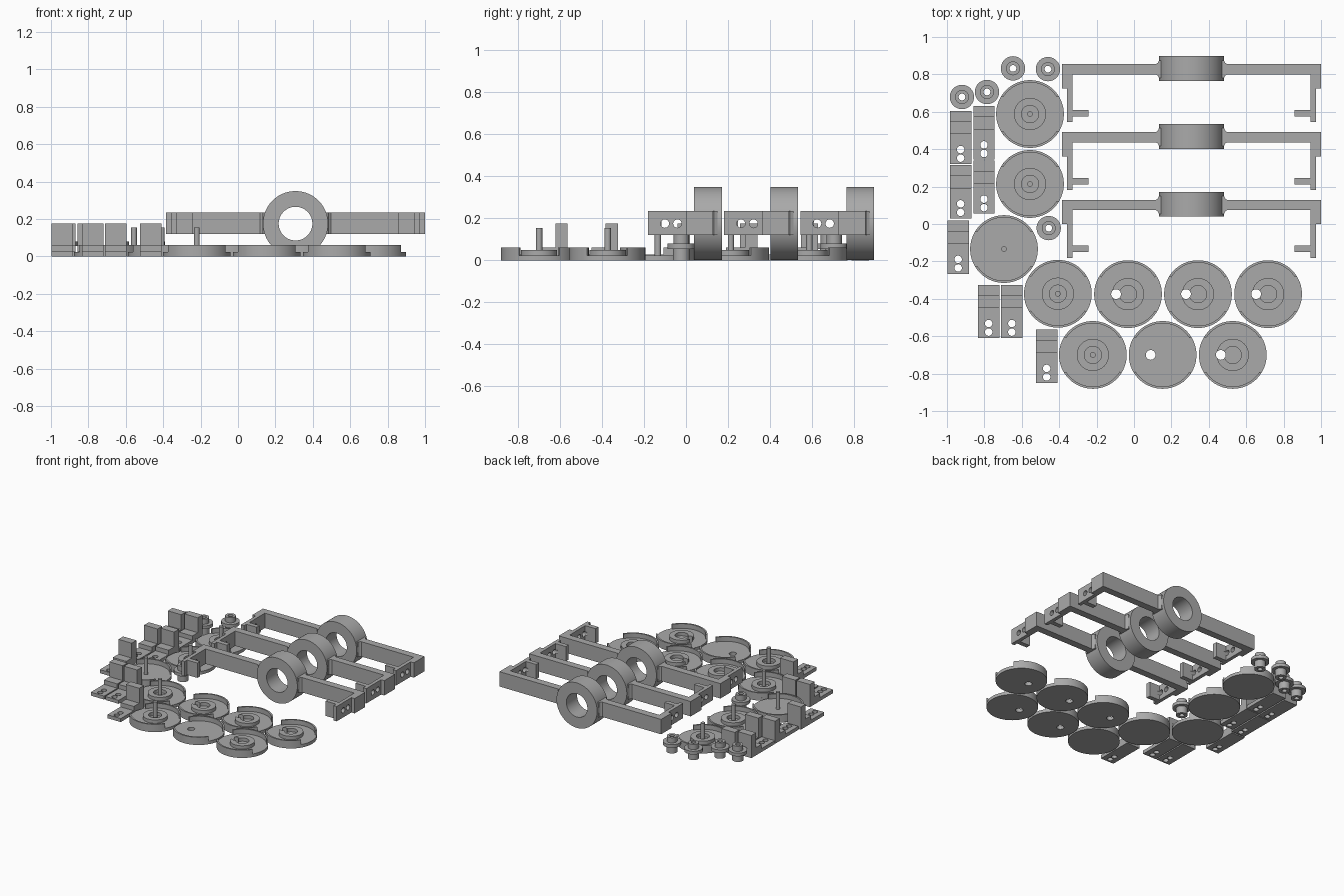
import bpy, bmesh, math
from mathutils import Matrix, Vector

if "Cube" in bpy.data.objects:
    bpy.data.objects.remove(bpy.data.objects["Cube"])

grey = bpy.data.materials.new("plain_grey")
grey.diffuse_color = (0.40, 0.40, 0.40, 1)
grey.use_nodes = True
grey.node_tree.nodes["Principled BSDF"].inputs["Base Color"].default_value = grey.diffuse_color


def finish(name, bm, loc=(0, 0, 0), smooth=True):
    bmesh.ops.recalc_face_normals(bm, faces=bm.faces)
    me = bpy.data.meshes.new(name)
    bm.to_mesh(me)
    bm.free()
    me.materials.append(grey)
    ob = bpy.data.objects.new(name, me)
    ob.location = loc
    bpy.context.collection.objects.link(ob)
    if smooth:
        bpy.ops.object.select_all(action='DESELECT')
        ob.select_set(True)
        bpy.context.view_layer.objects.active = ob
        bpy.ops.object.shade_smooth_by_angle(angle=math.radians(30))
    return ob


def lathe(bm, profile, seg=64, a0=0.0, a1=2 * math.pi, closed=True):
    """Spin an (r, z) loop about z; partial sweeps get end caps."""
    full = a1 - a0 > 6.28
    n = seg if full else seg + 1
    rings = []
    for i in range(n):
        a = a0 + (a1 - a0) * i / seg
        rings.append([bm.verts.new((r * math.cos(a), r * math.sin(a), z)) for r, z in profile])
    m = len(profile)
    for i in range(seg):
        p, q = rings[i], rings[(i + 1) % n]
        for j in range(m):
            k = (j + 1) % m
            bm.faces.new((p[j], q[j], q[k], p[k]))
    if not full:
        bm.faces.new(rings[0])
        bm.faces.new(rings[-1][::-1])


def prism(bm, pts, axis, lo, hi):
    """Extrude a 2D outline along 'x' (pts are y, z) or 'z' (pts are x, y)."""
    def place(p, h):
        return (h, p[0], p[1]) if axis == 'x' else (p[0], p[1], h)
    a = [bm.verts.new(place(p, lo)) for p in pts]
    b = [bm.verts.new(place(p, hi)) for p in pts]
    bm.faces.new(a)
    bm.faces.new(b[::-1])
    for i in range(len(pts)):
        j = (i + 1) % len(pts)
        bm.faces.new((a[i], a[j], b[j], b[i]))


def cylinder(bm, x, y, r, lo, hi, seg=32):
    pts = [(x + r * math.cos(2 * math.pi * i / seg), y + r * math.sin(2 * math.pi * i / seg))
           for i in range(seg)]
    prism(bm, pts, 'z', lo, hi)


def cut(ob, bm):
    """Subtract a cutter, then remove it."""
    cutter = finish("cutter", bm, ob.location, False)
    cutter.hide_render = True
    mod = ob.modifiers.new("holes", 'BOOLEAN')
    mod.operation, mod.solver, mod.object = 'DIFFERENCE', 'EXACT', cutter
    bpy.context.view_layer.update()
    bpy.context.view_layer.objects.active = ob
    bpy.ops.object.modifier_apply(modifier=mod.name)
    bpy.data.objects.remove(cutter)


# Spectacle frames: bar with hooked arms, and a thick ring in the middle
CX, RZ = 0.3075, 0.175
half = [(0.13, 0.875), (0.174, 0.875), (0.18, 0.862), (0.19, 0.855), (0.6925, 0.855),
        (0.6925, 0.725), (0.665, 0.725), (0.665, 0.545), (0.6375, 0.545), (0.6375, 0.575),
        (0.55, 0.575), (0.55, 0.61), (0.6375, 0.61), (0.6375, 0.80), (0.19, 0.80),
        (0.18, 0.793), (0.174, 0.78), (0.13, 0.78)]
for n in range(3):
    dy = -0.363 * n
    for side, sx in (("left", -1), ("right", 1)):
        bm = bmesh.new()
        prism(bm, [(sx * x, y) for x, y in half], 'z', 0.12, 0.235)
        arm = finish(f"frame_arm_{side}_{n + 1}", bm, (CX, dy, 0))
        bm = bmesh.new()      # screw holes through the arm
        for y in (0.625, 0.685):
            pts = [(y + 0.02 * math.cos(math.pi * i / 12), RZ + 0.02 * math.sin(math.pi * i / 12))
                   for i in range(24)]
            lo, hi = sorted((sx * 0.62, sx * 0.72))
            prism(bm, pts, 'x', lo, hi)
        cut(arm, bm)
    bm = bmesh.new()
    lathe(bm, [(0.09, -0.066), (0.174, -0.066), (0.174, 0.066), (0.09, 0.066)], 96)
    bmesh.ops.rotate(bm, verts=bm.verts, cent=(0, 0, 0), matrix=Matrix.Rotation(math.pi / 2, 3, 'X'))
    finish(f"frame_ring_{n + 1}", bm, (CX, 0.831 + dy, RZ))

# Round trays: (x, y, has hub, has pin, has side hole)
trays = [(-0.556, 0.588, 1, 1, 0), (-0.556, 0.214, 1, 1, 0), (-0.695, -0.134, 0, 1, 0),
         (-0.407, -0.373, 1, 1, 0), (-0.032, -0.375, 1, 0, 1), (0.342, -0.375, 1, 0, 1),
         (0.717, -0.375, 1, 0, 1), (-0.22, -0.70, 1, 1, 0), (0.153, -0.70, 0, 0, 1),
         (0.528, -0.70, 1, 0, 1)]
FLOOR, GAP = 0.024, math.radians(32)
for n, (x, y, hub, pin, hole) in enumerate(trays, 1):
    bm = bmesh.new()
    cylinder(bm, 0, 0, 0.181, 0, FLOOR, 96)
    floor = finish(f"tray_floor_{n}", bm, (x, y, 0))
    parts = [floor]
    bm = bmesh.new()          # two rim arcs with gaps at the sides
    for a in (0, math.pi):
        lathe(bm, [(0.169, FLOOR), (0.181, FLOOR), (0.181, 0.06), (0.169, 0.06)],
              32, a + GAP, a + math.pi - GAP)
    finish(f"tray_rim_{n}", bm, (x, y, 0))
    if hub:
        bm = bmesh.new()
        lathe(bm, [(0.046, FLOOR - 0.004), (0.086, FLOOR - 0.004), (0.086, 0.05), (0.046, 0.05)])
        parts.append(finish(f"tray_hub_{n}", bm, (x, y, 0)))
    if pin:
        bm = bmesh.new()
        cylinder(bm, 0, 0, 0.015, FLOOR - 0.004, 0.155, 24)
        finish(f"tray_pin_{n}", bm, (x, y, 0))
    if hole:
        for part in parts:
            bm = bmesh.new()
            cylinder(bm, -0.064, 0, 0.026, -0.05, 0.1)
            cut(part, bm)

# Stepped brackets with two screw holes: (centre x, back y)
brackets = [(-0.927, 0.605), (-0.802, 0.63), (-0.927, 0.315), (-0.802, 0.34),
            (-0.94, 0.018), (-0.777, -0.325), (-0.653, -0.325), (-0.467, -0.565)]
step = [(0, 0), (0, 0.175), (-0.058, 0.175), (-0.058, 0.06), (-0.125, 0.06),
        (-0.125, 0.027), (-0.285, 0.027), (-0.285, 0)]
for n, (x, y) in enumerate(brackets, 1):
    bm = bmesh.new()
    prism(bm, step, 'x', -0.057, 0.057)
    ob = finish(f"bracket_{n}", bm, (x, y, 0))
    bm = bmesh.new()
    for hy in (-0.207, -0.253):
        cylinder(bm, 0, hy, 0.02, -0.05, 0.1, 24)
    cut(ob, bm)

# Flanged bushings
bushing = [(0.018, 0), (0.04, 0), (0.04, 0.055), (0.065, 0.055), (0.065, 0.08),
           (0.037, 0.08), (0.037, 0.12), (0.018, 0.12)]
for n, (x, y) in enumerate([(-0.92, 0.679), (-0.786, 0.706), (-0.647, 0.832),
                            (-0.46, 0.828), (-0.456, -0.022)], 1):
    bm = bmesh.new()
    lathe(bm, bushing, 40)
    finish(f"bushing_{n}", bm, (x, y, 0))
